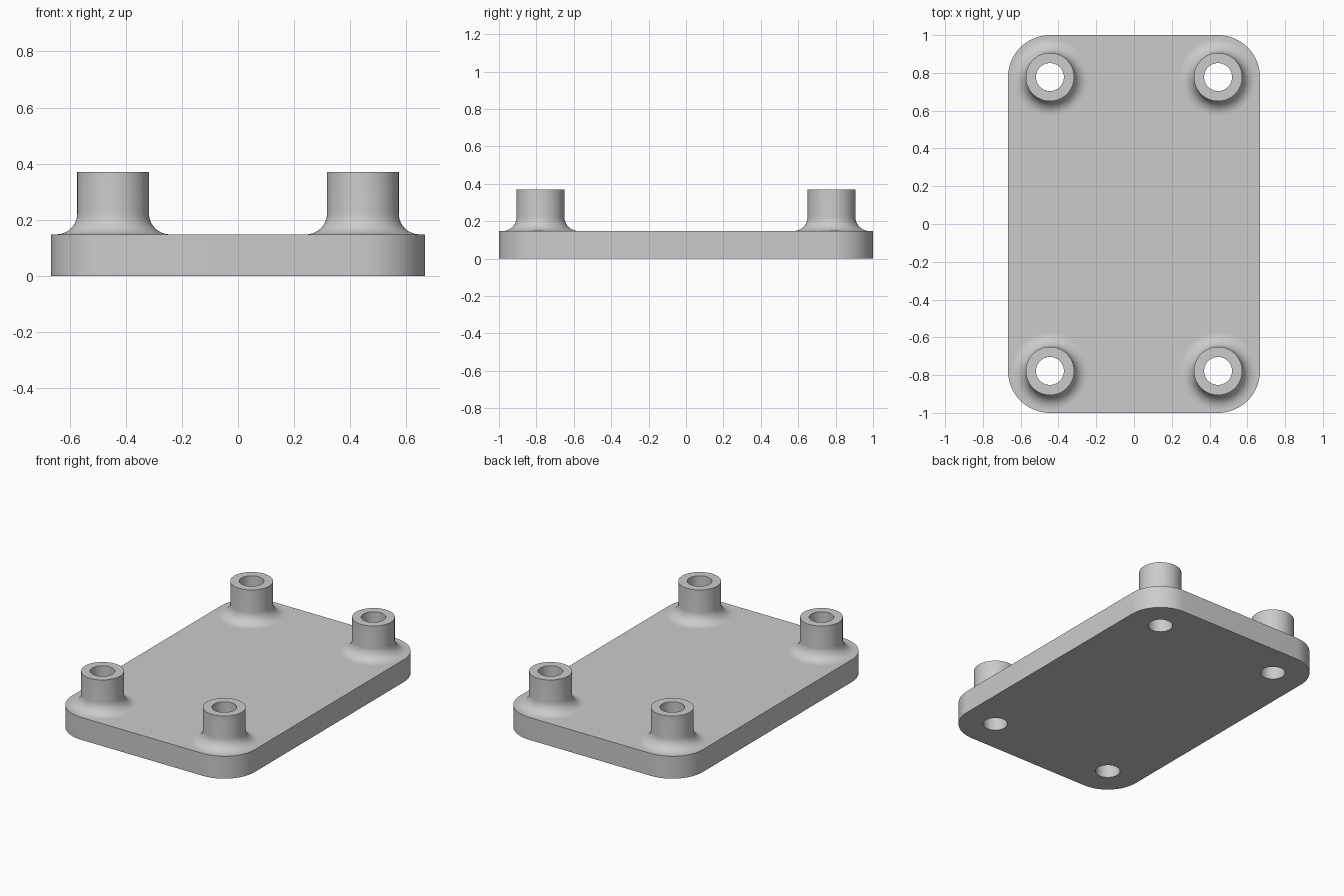
import bpy, bmesh
from math import pi, sin, cos, radians

if "Cube" in bpy.data.objects:
    bpy.data.objects.remove(bpy.data.objects["Cube"], do_unlink=True)

HALF_X, HALF_Y, PLATE_TOP = 0.667, 1.0, 0.148
CORNER_R = 0.222
BOSS_TOP, BOSS_R, BORE_R, FILLET_R = 0.37, 0.128, 0.074, 0.074
CX, CY = HALF_X - CORNER_R, HALF_Y - CORNER_R
CORNERS = [(CX, CY), (-CX, CY), (-CX, -CY), (CX, -CY)]
SEG = 64

grey = bpy.data.materials.new("light_grey")
grey.use_nodes = True
colour = (0.6, 0.6, 0.6, 1)
grey.diffuse_color = colour
grey.node_tree.nodes["Principled BSDF"].inputs["Base Color"].default_value = colour

bm = bmesh.new()


def ring(cx, cy, r, z):
    angles = [2 * pi * i / SEG for i in range(SEG)]
    return [bm.verts.new((cx + r * cos(a), cy + r * sin(a), z)) for a in angles]


def outline(z):
    """Rounded rectangle made from four quarter arcs."""
    steps = SEG // 4
    return [bm.verts.new((cx + CORNER_R * cos(a), cy + CORNER_R * sin(a), z))
            for q, (cx, cy) in enumerate(CORNERS)
            for a in [pi / 2 * (q + i / steps) for i in range(steps + 1)]]


def bridge(a, b):
    n = len(a)
    for i in range(n):
        j = (i + 1) % n
        bm.faces.new((a[i], a[j], b[j], b[i]))


def fill(loops):
    """Flat sheet bounded by the first loop, with the others as holes."""
    edges = []
    for loop in loops:
        for a, b in zip(loop, loop[1:] + loop[:1]):
            edges.append(bm.edges.get((a, b)) or bm.edges.new((a, b)))
    bmesh.ops.triangle_fill(bm, edges=edges, use_beauty=True)


# Plate sides
bottom, top = outline(0), outline(PLATE_TOP)
bridge(bottom, top)

# Bosses: fillet, wall, rim and through bore
fillet = [(BOSS_R + FILLET_R * (1 - sin(t)), PLATE_TOP + FILLET_R * (1 - cos(t)))
          for t in [pi / 2 * i / 10 for i in range(11)]]
profile = fillet + [(BOSS_R, BOSS_TOP), (BORE_R, BOSS_TOP), (BORE_R, 0)]
upper_holes, lower_holes = [], []
for cx, cy in CORNERS:
    rings = [ring(cx, cy, r, z) for r, z in profile]
    for a, b in zip(rings, rings[1:]):
        bridge(a, b)
    upper_holes.append(rings[0])
    lower_holes.append(rings[-1])

# Plate top and underside
fill([top] + upper_holes)
fill([bottom] + lower_holes)
bmesh.ops.recalc_face_normals(bm, faces=bm.faces[:])

# Smooth curved faces, flat level faces, sharp corners
for f in bm.faces:
    f.smooth = abs(f.normal.z) < 0.999
for e in bm.edges:
    e.smooth = e.calc_face_angle(0) < radians(30)

mesh = bpy.data.meshes.new("mounting_plate")
bm.to_mesh(mesh)
bm.free()
mesh.materials.append(grey)
bpy.context.collection.objects.link(bpy.data.objects.new("mounting_plate", mesh))
